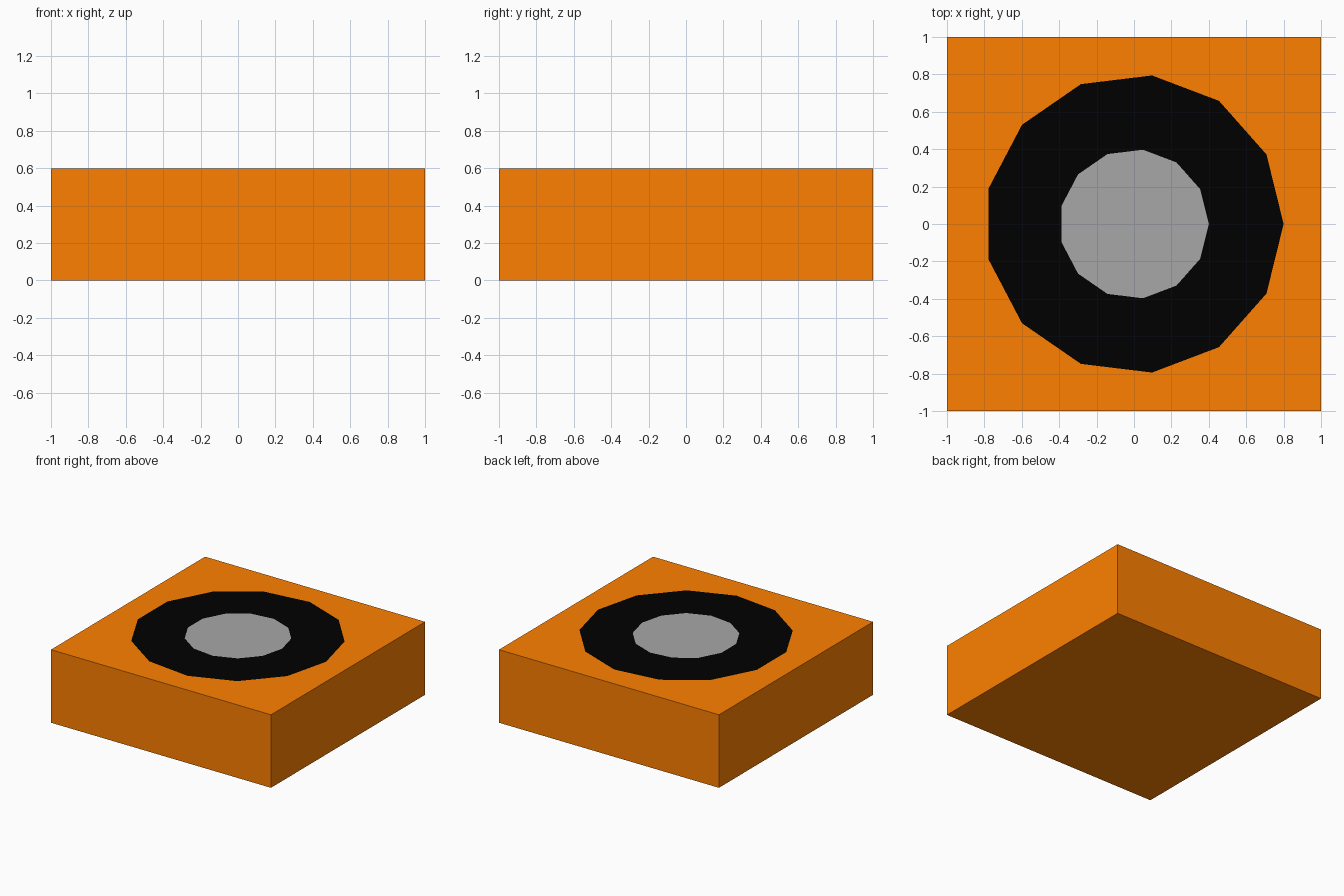
import bpy, bmesh
from math import cos, sin, tau

if "Cube" in bpy.data.objects:
    bpy.data.objects.remove(bpy.data.objects["Cube"])

SIDES, TOP = 13, 0.6


def colour(name, rgb):
    mat = bpy.data.materials.new(name)
    mat.diffuse_color = (*rgb, 1)
    mat.use_nodes = True
    mat.node_tree.nodes["Principled BSDF"].inputs["Base Color"].default_value = mat.diffuse_color
    return mat


def ring(bm, radius):
    return [bm.verts.new((radius * cos(tau * i / SIDES), radius * sin(tau * i / SIDES), TOP))
            for i in range(SIDES)]


def loop_edges(bm, verts):
    return [bm.edges.get((a, b)) or bm.edges.new((a, b))
            for a, b in zip(verts, verts[1:] + verts[:1])]


def finish(bm, name, mat):
    mesh = bpy.data.meshes.new(name)
    bm.normal_update()
    bm.to_mesh(mesh)
    bm.free()
    obj = bpy.data.objects.new(name, mesh)
    bpy.context.collection.objects.link(obj)
    mesh.materials.append(mat)
    return obj


# Square block with a round opening in its top face
bm = bmesh.new()
corners = [(-1, -1), (1, -1), (1, 1), (-1, 1)]
low = [bm.verts.new((x, y, 0)) for x, y in corners]
high = [bm.verts.new((x, y, TOP)) for x, y in corners]
bm.faces.new(low[::-1])
for i in range(4):
    j = (i + 1) % 4
    bm.faces.new((low[i], low[j], high[j], high[i]))
edges = loop_edges(bm, high) + loop_edges(bm, ring(bm, 0.8))
bmesh.ops.triangle_fill(bm, edges=edges, use_beauty=True, normal=(0, 0, 1))
bmesh.ops.recalc_face_normals(bm, faces=bm.faces)
finish(bm, "block", colour("orange", (1.0, 0.216, 0.0)))

# Black band set flush into the top
bm = bmesh.new()
outer, inner = ring(bm, 0.8), ring(bm, 0.4)
for i in range(SIDES):
    j = (i + 1) % SIDES
    bm.faces.new((outer[i], outer[j], inner[j], inner[i]))
finish(bm, "black_band", colour("black", (0.0, 0.0, 0.0)))

# Grey centre disc
bm = bmesh.new()
bm.faces.new(ring(bm, 0.4))
finish(bm, "centre_disc", colour("grey", (0.39, 0.39, 0.39)))
